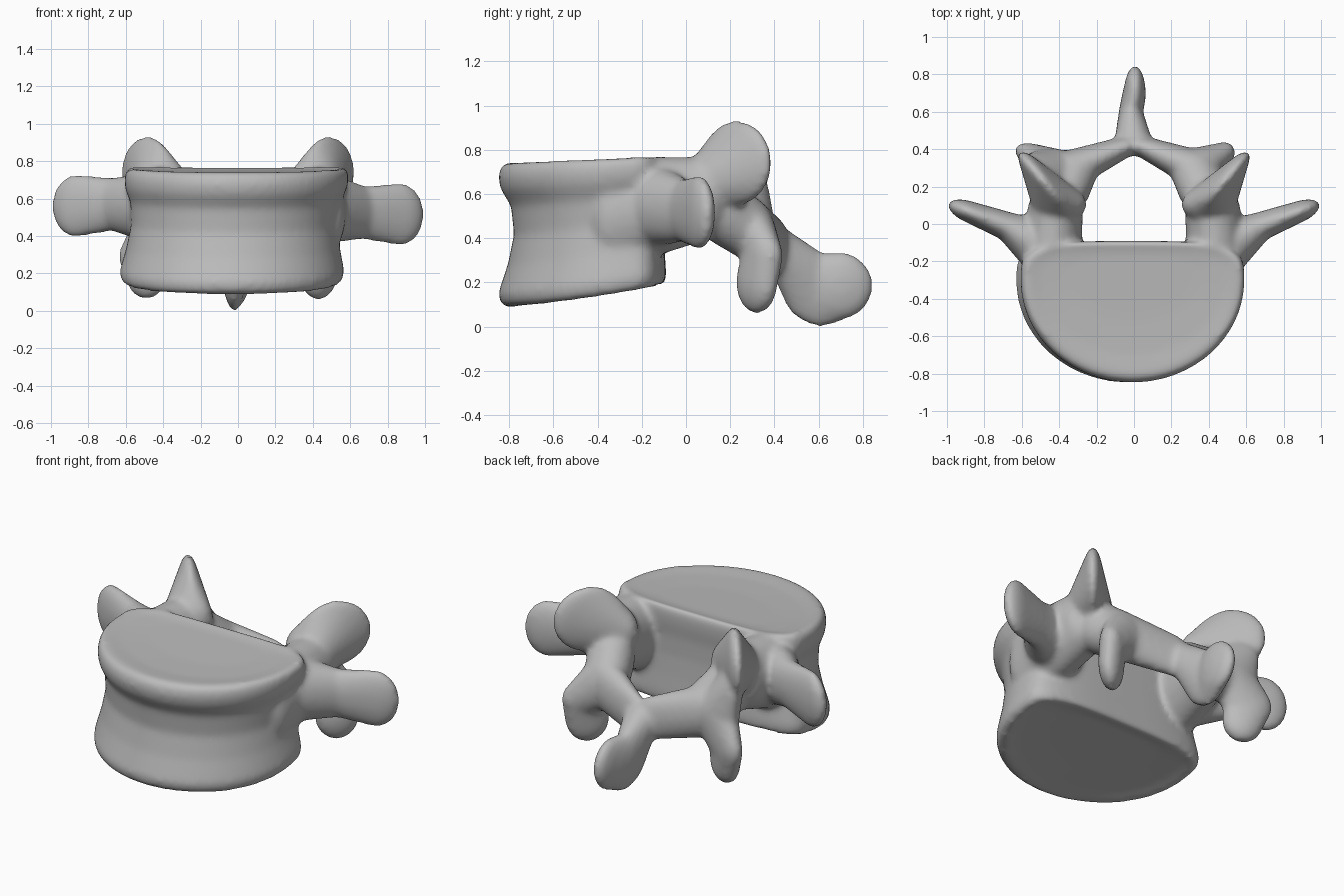
import bpy, bmesh
from math import sin, cos, pi, radians, copysign
from mathutils import Matrix, Vector

if "Cube" in bpy.data.objects:
    bpy.data.objects.remove(bpy.data.objects["Cube"], do_unlink=True)

PAD = 0.008  # allowance for the later smoothing
bm = bmesh.new()


def limb(*knobs):
    """Hull each neighbouring pair of ellipsoids: (centre, radii, turn about z)."""
    for pair in zip(knobs, knobs[1:]):
        part = bmesh.new()
        for centre, radii, turn in pair:
            size = Vector(radii) + Vector((PAD, PAD, PAD))
            place = (Matrix.Translation(centre) @ Matrix.Rotation(radians(turn), 4, 'Z')
                     @ Matrix.Diagonal(size).to_4x4())
            bmesh.ops.create_icosphere(part, subdivisions=3, radius=1, matrix=place)
        bmesh.ops.delete(part, geom=part.faces[:], context='FACES_ONLY')
        hull = bmesh.ops.convex_hull(part, input=part.verts[:])
        inside = [v for v in hull["geom_interior"] if isinstance(v, bmesh.types.BMVert)]
        bmesh.ops.delete(part, geom=inside, context='VERTS')
        loose = [e for e in part.edges if not e.link_faces]
        bmesh.ops.delete(part, geom=loose, context='EDGES')
        mesh = bpy.data.meshes.new("part")
        part.to_mesh(mesh)
        part.free()
        bm.from_mesh(mesh)
        bpy.data.meshes.remove(mesh)


def body():
    """Waisted drum with a round front, flat back and dished ends."""
    rings = [(0.04, 0.4), (0.02, 0.75), (0, 0.92), (0.03, 0.98), (0.1, 1), (0.3, 0.92),
             (0.5, 0.87), (0.7, 0.895), (0.82, 0.98), (0.9, 1), (0.97, 0.98), (1, 0.93),
             (0.98, 0.72), (0.97, 0.4)]
    n = 64
    loops = []
    for f, s in rings:
        loop = []
        for i in range(n):
            c, d = cos(2 * pi * i / n), sin(2 * pi * i / n)
            if d < 0:
                x, y = 0.60 * c, 0.55 * d * s
            else:
                x, y = copysign(0.60 * abs(c) ** 0.6, c), 0.21 * d ** 0.5 * s ** 0.5
            x, y = x * s ** 0.6, y - 0.30
            depth = max(y + 0.85, 0)
            low = 0.085 + 0.15 * depth ** 1.4
            high = 0.74 + 0.045 * depth
            shift = -0.035 + 0.03 * f
            loop.append(bm.verts.new((x + shift, y, low + (high - low) * f)))
        loops.append(loop)
    for a, b in zip(loops, loops[1:]):
        for i in range(n):
            j = (i + 1) % n
            bm.faces.new((a[i], a[j], b[j], b[i]))
    bm.faces.new(loops[0][::-1])
    bm.faces.new(loops[-1])


body()

for s in (1, -1):
    up = 0.0 if s > 0 else 0.045     # the right side sits a little higher
    # pedicle joining the body to the arch, with its buttress on the body wall
    limb(((s * 0.42, -0.33, 0.50), (0.145, 0.12, 0.22), 0),
         ((s * 0.435, -0.10, 0.55), (0.15, 0.12, 0.21), 0),
         ((s * 0.42, 0.09, 0.58), (0.14, 0.10, 0.18), 0))
    # transverse process, a paddle to the side
    limb(((s * 0.47, -0.15, 0.55), (0.11, 0.16, 0.18), 0),
         ((s * 0.67, -0.015, 0.525 + up), (0.07, 0.07, 0.135), s * 18),
         ((s * 0.87, 0.06, 0.515 + up), (0.125, 0.05, 0.16), s * 22))
    # superior articular process, an upright diagonal blade
    limb(((s * 0.40, 0.105, 0.66), (0.14, 0.09, 0.14), 0),
         ((s * 0.485, 0.23, 0.74), (0.195, 0.05, 0.187), s * 50))
    # lamina, the back wall of the canal
    limb(((s * 0.375, 0.17, 0.52), (0.13, 0.10, 0.15), 0),
         ((s * 0.32, 0.305, 0.43), (0.13, 0.085, 0.14), 0),
         ((s * 0.05, 0.415, 0.36), (0.07, 0.045, 0.12), 0))

# inferior articular processes, hanging blades of uneven shape
limb(((0.34, 0.32, 0.42), (0.13, 0.08, 0.12), 0),
     ((0.44, 0.345, 0.32), (0.11, 0.065, 0.10), 40),
     ((0.43, 0.32, 0.20), (0.115, 0.06, 0.135), 40))
limb(((-0.48, 0.27, 0.60), (0.13, 0.06, 0.10), -45),
     ((-0.42, 0.32, 0.43), (0.15, 0.075, 0.12), -10),
     ((-0.51, 0.35, 0.29), (0.13, 0.06, 0.12), -25),
     ((-0.49, 0.33, 0.18), (0.105, 0.06, 0.11), -25))

# spinous process, a flat fin pointing back and down
limb(((0, 0.42, 0.35), (0.10, 0.05, 0.10), 0),
     ((-0.02, 0.57, 0.18), (0.055, 0.13, 0.155), 0),
     ((-0.02, 0.61, 0.165), (0.045, 0.14, 0.16), 0),
     ((0.005, 0.70, 0.185), (0.05, 0.14, 0.145), 0))

bmesh.ops.recalc_face_normals(bm, faces=bm.faces[:])
mesh = bpy.data.meshes.new("vertebra")
bm.to_mesh(mesh)
bm.free()
bone = bpy.data.objects.new("vertebra", mesh)
bpy.context.collection.objects.link(bone)

# fuse the parts into one skin and soften the joins
fuse = bone.modifiers.new("fuse", 'REMESH')
fuse.mode = 'VOXEL'
fuse.voxel_size = 0.015
fuse.use_smooth_shade = True
soften = bone.modifiers.new("soften", 'SMOOTH')
soften.factor = 0.5
soften.iterations = 14

grey = bpy.data.materials.new("bone grey")
grey.use_nodes = True
grey.diffuse_color = (0.5, 0.5, 0.5, 1)
grey.node_tree.nodes["Principled BSDF"].inputs["Base Color"].default_value = (0.5, 0.5, 0.5, 1)
mesh.materials.append(grey)
